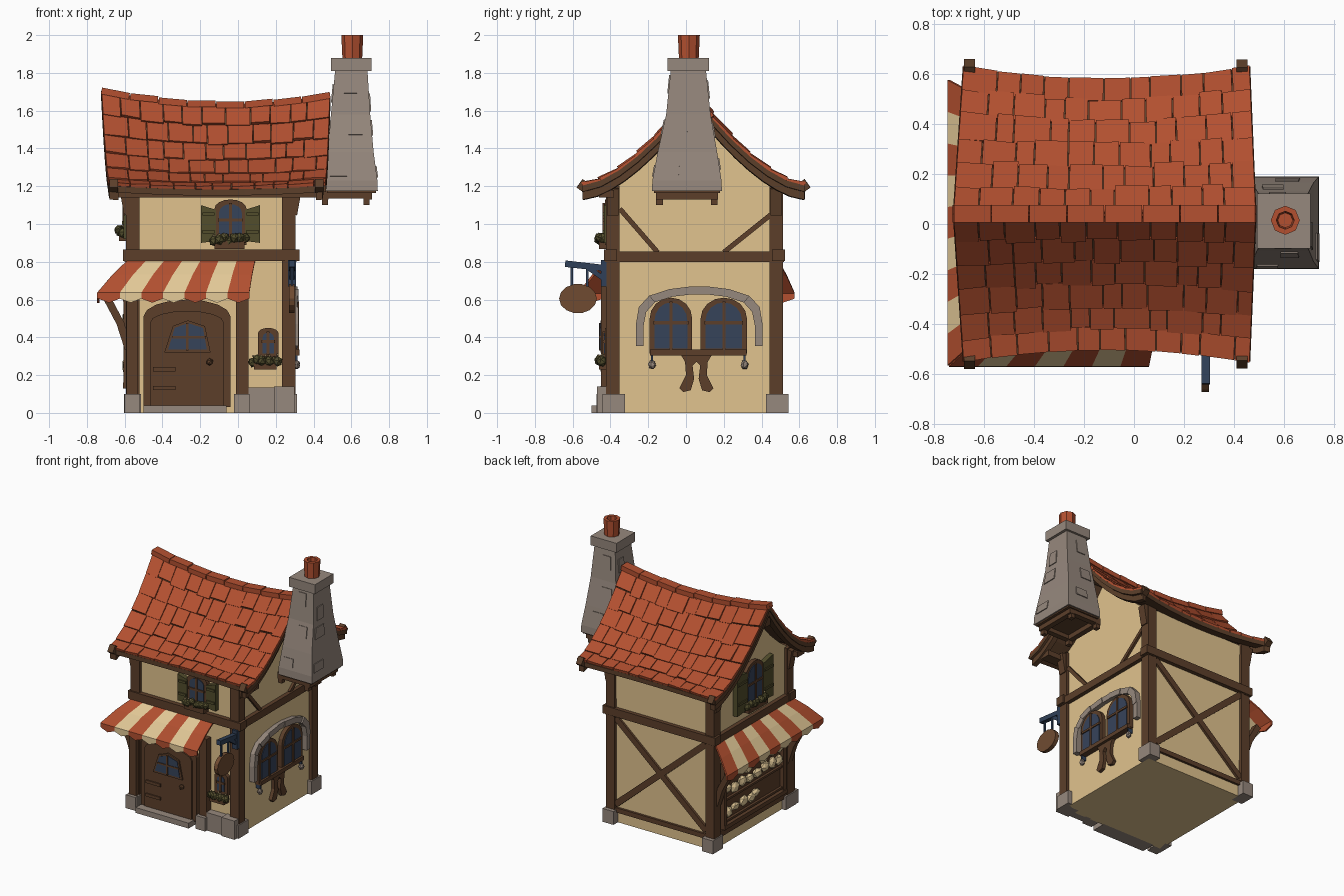
import bpy, bmesh, math, random
from mathutils import Vector as V, Matrix

if "Cube" in bpy.data.objects:
    bpy.data.objects.remove(bpy.data.objects["Cube"])
random.seed(4)

def material(name, r, g, b):
    m = bpy.data.materials.new(name)
    m.diffuse_color = [((c / 255 + 0.055) / 1.055) ** 2.4 for c in (r, g, b)] + [1]
    m.use_nodes = True
    m.node_tree.nodes["Principled BSDF"].inputs["Base Color"].default_value = m.diffuse_color
    return m

TILE = material("roof_red", 179, 80, 48)
CREAM = material("plaster_cream", 225, 195, 142)
WOOD = material("dark_wood", 92, 63, 42)
SIGN = material("sign_wood", 112, 75, 49)
STONE = material("grey_stone", 150, 136, 125)
OLIVE = material("olive_green", 82, 77, 44)
GLASS = material("blue_glass", 54, 67, 90)
IRON = material("blue_iron", 48, 64, 88)
CLOTH = material("awning_cream", 228, 202, 152)

# ---------- helpers ----------
def mesh(name, verts, faces, *mats):
    me = bpy.data.meshes.new(name)
    me.from_pydata([tuple(v) for v in verts], [], faces)
    bm = bmesh.new(); bm.from_mesh(me)
    bmesh.ops.recalc_face_normals(bm, faces=bm.faces)
    bm.to_mesh(me); bm.free()
    for m in mats:
        me.materials.append(m)
    ob = bpy.data.objects.new(name, me)
    bpy.context.collection.objects.link(ob)
    return ob

HEX = [(0, 1, 2, 3), (4, 5, 6, 7), (0, 1, 5, 4), (1, 2, 6, 5), (2, 3, 7, 6), (3, 0, 4, 7)]
def solids(name, mat, parts):
    """One object from many eight-cornered blocks."""
    vs, fs = [], []
    for p in parts:
        fs += [tuple(i + len(vs) for i in f) for f in HEX]
        vs += p
    return mesh(name, vs, fs, mat)

def box(x0, x1, y0, y1, z0, z1):
    return [V((x, y, z)) for z in (z0, z1) for x, y in ((x0, y0), (x1, y0), (x1, y1), (x0, y1))]

def beam(a, b, w, d, n):
    a, b, n = V(a), V(b), V(n)
    s = (b - a).cross(n).normalized()
    n = s.cross(b - a).normalized()
    return [p + s * i * w / 2 + n * j * d / 2 for p in (a, b) for i, j in ((-1, -1), (1, -1), (1, 1), (-1, 1))]

def prism(name, pts, ax, e0, e1, mat):
    put = {"x": lambda p, e: (e, *p), "y": lambda p, e: (p[0], e, p[1])}[ax]
    n = len(pts)
    vs = [put(p, e) for e in (e0, e1) for p in pts]
    fs = [tuple(range(n)), tuple(range(n, 2 * n))] + [(i, (i + 1) % n, n + (i + 1) % n, n + i) for i in range(n)]
    return mesh(name, vs, fs, mat)

def rect(a, b, z0, z1):
    return [(a, z0), (b, z0), (b, z1), (a, z1)]

def arch(c, z0, w, h, rise, n=8):
    return [(c - w / 2, z0), (c + w / 2, z0)] + [
        (c + w / 2 * math.cos(math.pi * i / n), z0 + h - rise + rise * math.sin(math.pi * i / n)) for i in range(n + 1)]

def blobs(name, mat, items):
    bm = bmesh.new()
    for c, r in items:
        rot = Matrix.Rotation(random.random() * 3, 4, "X")
        bmesh.ops.create_icosphere(bm, subdivisions=1, radius=1,
                                   matrix=Matrix.Translation(c) @ Matrix.Diagonal((*r, 1)) @ rot)
    me = bpy.data.meshes.new(name); bm.to_mesh(me); bm.free()
    me.materials.append(mat)
    bpy.context.collection.objects.link(bpy.data.objects.new(name, me))

def window(name, ax, f, s, c, z0, w, h, rise):
    prism(name + "_frame", arch(c, z0, w, h, rise), ax, f - s * .01, f + s * .03, WOOD)
    prism(name + "_glass", arch(c, z0 + .025, w - .05, h - .05, rise * .9), ax, f, f + s * .035, GLASS)
    prism(name + "_mullion", rect(c - .008, c + .008, z0 + .02, z0 + h - .02), ax, f, f + s * .042, WOOD)
    zm = z0 + h * .55
    prism(name + "_crossbar", rect(c - w / 2 + .02, c + w / 2 - .02, zm - .008, zm + .008), ax, f, f + s * .042, WOOD)

def flower_box(name, ax, f, s, c, z0, w):
    prism(name + "_planter", rect(c - w / 2 + .015, c + w / 2 - .015, z0, z0 + .045), ax, f, f + s * .06, WOOD)
    put = (lambda h, e, z: (e, h, z)) if ax == "x" else (lambda h, e, z: (h, e, z))
    for k, (mat, r, dz) in enumerate(((OLIVE, .029, .045), (CREAM, .007, .068))):
        blobs(name + ("_leaves", "_flowers")[k], mat, [
            (put(c - w / 2 + w * (i + .5) / 7, f + s * random.uniform(.035, .06), z0 + dz + random.uniform(-.012, .015)),
             (r, r, r)) for i in range(7)])

def shutters(name, ax, f, s, c, z0, w, h, gap):
    for k, d in (("a", -1), ("b", 1)):
        a = c + d * gap
        prism(name + "_shutter_" + k, [(a, z0 + .01), (a + d * w, z0), (a + d * w, z0 + h), (a, z0 + h - .025)],
              ax, f, f + s * .035, OLIVE)
        for z in (z0 + h * .25, z0 + h * .72):
            prism(name + "_batten_" + k, rect(a + d * .008, a + d * (w - .008), z, z + .018), ax, f, f + s * .043, OLIVE)

# ---------- roof surface: sagging ridge, flared eaves ----------
RY = .04
def S(u, t, side):
    zr, w = 1.63 + .25 * (u - .55) ** 2, .54 + .2 * (u - .5) ** 2
    ze = 1.185 + .08 * (u - .5) ** 2
    x = (-.725 + .04 * t) * (1 - u) + (.49 - .025 * t) * u
    return V((x, RY + side * w * t, ze + (zr - ze) * (1 - t) ** 1.6))

tiles, underlay, barge = [], [], []
ROWS, COLS = 6, 11
for side in (-1, 1):
    for r in range(ROWS):
        cuts = [0] + [(c + .25 * (r % 2) + random.uniform(-.2, .2)) / COLS for c in range(1, COLS)] + [1]
        for a, b in zip(cuts, cuts[1:]):
            t0, t1 = r / ROWS, min((r + 1) / ROWS + random.uniform(-.01, .02), 1)
            q = [S(a + .002, t0, side), S(b - .002, t0, side), S(b - .002, t1, side), S(a + .002, t1, side)]
            n = (q[1] - q[0]).cross(q[3] - q[0]).normalized()
            n = n if n.z > 0 else -n
            lift = [.009, .009] + [random.uniform(.012, .022) for _ in range(2)]
            tiles.append([p - n * .01 for p in q] + [p + n * l for p, l in zip(q, lift)])
    for i in range(8):
        for j in range(6):
            q = [S(u / 8, t / 6, side) for u, t in ((i, j), (i + 1, j), (i + 1, j + 1), (i, j + 1))]
            underlay.append([p - V((0, 0, .035)) for p in q] + [p - V((0, 0, .002)) for p in q])
    # curved boards along both gables, with upturned tips
    for u0, u1 in ((.005, .045), (.955, .985)):
        for j in range(8):
            q = [S(u, t / 8, side) for u, t in ((u0, j), (u1, j), (u1, j + 1), (u0, j + 1))]
            barge.append([p - V((0, 0, .075)) for p in q] + [p - V((0, 0, .012)) for p in q])
        a = S((u0 + u1) / 2, .96, side) - V((0, 0, .02))
        barge.append(beam(a, a + V((0, side * .042, .03)), .045, .055, (0, 0, 1)))
solids("roof_tiles", TILE, tiles)
solids("roof_underlay", WOOD, underlay)
solids("gable_boards", WOOD, barge)
solids("ridge_tiles", TILE, [beam(S(i / 8 + .002, 0, 1), S((i + 1) / 8 - .002, 0, 1) + V((0, 0, random.uniform(0, .008))),
                                  .07, .035, (0, 0, 1)) for i in range(8)])
solids("ridge_beam", WOOD, [box(-.71, .46, RY - .03, RY + .03, 1.55, 1.61)])

# ---------- walls ----------
X0, X1, Y0, Y1 = -.57, .28, -.40, .49
prof = [(Y0, 0), (Y1, 0)] + [(S(.2, t, s).y, S(.2, t, s).z - .04) for s, ts in
        ((1, (.82, .6, .4, .2, 0)), (-1, (.2, .4, .6, .79))) for t in ts]
prism("plaster_walls", prof, "x", X0, X1, CREAM)

# ---------- timber frame ----------
frame, feet = [], []
for sx, x in ((-1, X0), (1, X1)):
    for sy, y in ((-1, Y0), (1, Y1)):
        cx, cy = x - sx * .012, y - sy * .012
        frame.append(box(cx - .036, cx + .036, cy - .036, cy + .036, .08, 1.2))
        feet.append(box(cx - .045, cx + .045, cy - .055, cy + .065, 0, .1))
        # flared post heads
        frame.append(beam((cx + sx * .02, cy, 1.05), (cx + sx * .045, cy, 1.19), .06, .05, (sx, 0, 0)))
    frame.append(box(x - .03, x + .03, Y0 - .03, Y1 + .03, .80, .855))
for y in (Y0, Y1):
    frame.append(box(X0 - .04, X1 + .045, y - .035, y + .035, .805, .865))
frame.append(box(-.66, .44, Y0 - .06, Y0 + .02, 1.14, 1.18))
yb, xr = Y1 + .005, X1 + .005
frame += [box(X0, X1, Y1 - .02, Y1 + .018, .08, .115), box(X0 - .018, X0 + .02, Y0, Y1, .08, .125),
          beam((-.52, yb, .14), (.23, yb, .79), .045, .03, (0, 1, 0)),
          beam((-.52, yb, .79), (.23, yb, .14), .045, .034, (0, 1, 0)),
          beam((xr, -.35, 1.08), (xr, -.15, .85), .026, .025, (1, 0, 0)),
          beam((xr, .45, 1.05), (xr, .2, .85), .026, .025, (1, 0, 0)),
          # door post and awning braces
          box(-.01, .055, Y0 - .05, Y0, .08, .68), box(-.59, -.53, Y0 - .05, Y0, .08, .72)]
for y in (-.38, .46):
    frame += [beam((-.58, y, .34), (-.625, y, .48), .05, .04, (-1, 0, 0)),
              beam((-.615, y, .46), (-.70, y, .62), .05, .04, (-1, 0, 0))]
solids("timber_frame", WOOD, frame)
feet += [box(-.02, .06, -.475, -.39, 0, .1), box(.055, .20, -.455, -.39, 0, .135), box(.19, .30, -.47, -.36, 0, .14),
         box(-.50, -.06, -.50, -.39, 0, .04), box(-.60, -.52, -.475, -.39, 0, .1)]
solids("foundation_stones", STONE, feet)

# ---------- front door ----------
prism("door_frame", arch(-.27, .03, .46, .57, .09), "y", Y0, Y0 - .035, WOOD)
prism("door_leaf", arch(-.27, .04, .39, .50, .06), "y", Y0, Y0 - .043, WOOD)
prism("door_window_frame", [(-.39, .32), (-.145, .32), (-.175, .46), (-.265, .49), (-.345, .46)], "y", Y0, Y0 - .053, WOOD)
prism("door_window_glass", [(-.37, .335), (-.165, .335), (-.185, .45), (-.265, .475), (-.335, .45)], "y", Y0, Y0 - .057, GLASS)
prism("door_window_bar", rect(-.275, -.262, .33, .475), "y", Y0, Y0 - .061, WOOD)
prism("door_window_crossbar", rect(-.35, -.17, .395, .407), "y", Y0, Y0 - .061, WOOD)
for z in (.12, .22):
    prism("door_strap", rect(-.45, -.33, z, z + .022), "y", Y0, Y0 - .052, WOOD)
blobs("door_knob", WOOD, [((-.15, Y0 - .055, .27), (.02, .02, .02))])

# ---------- windows ----------
window("front_upper_window", "y", Y0, -1, -.04, .89, .17, .24, .05)
shutters("front_upper", "y", Y0, -1, -.04, .90, .08, .20, .077)
flower_box("front_upper", "y", Y0, -1, -.045, .868, .19)
window("front_small_window", "y", Y0, -1, .16, .29, .11, .16, .03)
flower_box("front_small", "y", Y0, -1, .145, .23, .15)
window("left_upper_window", "x", X0, -1, RY, .92, .21, .34, .08)
shutters("left_upper", "x", X0, -1, RY, .92, .12, .31, .095)
flower_box("left_upper", "x", X0, -1, RY, .91, .25)
window("right_window_a", "x", X1, 1, -.08, .315, .225, .295, .11)
window("right_window_b", "x", X1, 1, .20, .315, .245, .295, .11)
prism("right_window_sill", rect(-.19, .32, .305, .335), "x", X1, X1 + .045, WOOD)
for k, d in (("a", -1), ("b", 1)):
    prism("sill_support_" + k, [(.055 + d * a, z) for a, z in
          ((0, .32), (.09, .32), (.06, .27), (.055, .2), (.09, .13), (.07, .11), (.03, .12), (.012, .18), (.02, .25), (0, .27))],
          "x", X1, X1 + .025, WOOD)
# stone surround as separate blocks: outer and inner half outlines, mirrored
outer = [(.335, .355), (.335, .47), (.32, .56), (.265, .62), (.16, .655), (.04, .67)]
inner = [(.295, .355), (.295, .46), (.28, .535), (.235, .585), (.145, .615), (.035, .628)]
ring = [(.07 + d * o[0], o[1], .07 + d * i[0], i[1]) for d, step in ((1, 1), (-1, -1)) for o, i in list(zip(outer, inner))[::step]]
for p, q in zip(ring, ring[1:]):
    prism("window_arch_stone", [p[:2], q[:2], q[2:], p[2:]], "x", X1, X1 + random.uniform(.028, .042), STONE)
blobs("wall_lanterns", STONE, [((X1 + .03, y, .255), (.02, .022, .026)) for y in (-.18, .31)])
solids("lantern_hooks", IRON, [box(X1, X1 + .035, y - .006, y + .006, .275, .31) for y in (-.18, .31)])

# ---------- bakery display on the left side ----------
prism("display_back", rect(-.3, .38, .15, .62), "x", X0, X0 - .006, WOOD)
solids("display_frame", WOOD, [box(-.61, X0, -.33, .41, z, z + .03) for z in (.13, .59)]
       + [box(-.605, X0, y, y + .035, .15, .62) for y in (-.33, .375)] + [box(-.595, X0, -.3, .38, z, z + .015) for z in (.17, .33)])
blobs("bread_loaves", CLOTH, [((X0 - .02, -.25 + .085 * i + random.uniform(-.02, .02), z + random.uniform(0, .03)),
                               (.024, random.uniform(.04, .055), random.uniform(.03, .05)))
                              for z in (.235, .39, .48) for i in range(8) if z > .3 or i > 2])

# ---------- striped awning: front and left panels meeting at a hip ----------
def awning(name, ta, tb, ba, bb, n):
    ta, tb, ba, bb = map(V, (ta, tb, ba, bb))
    vs, fs = [], []
    for i in range(2 * n + 1):
        u = i / (2 * n)
        p, q = ta.lerp(tb, u), ba.lerp(bb, u)
        vs += [p, p.lerp(q, .5) + V((0, 0, .008)), q, q - V((0, 0, .052 if i % 2 else .03))]
    for i in range(2 * n):
        fs += [(4 * i + k, 4 * i + k + 1, 4 * i + k + 5, 4 * i + k + 4) for k in range(3)]
    ob = mesh(name, vs, fs, TILE, CLOTH)
    for f in ob.data.polygons:
        f.material_index = (f.index // 6) % 2
    m = ob.modifiers.new("thickness", "SOLIDIFY")
    m.thickness, m.offset = .012, 0
awning("front_awning", (-.58, -.42, .805), (.09, -.42, .805), (-.74, -.565, .635), (.06, -.565, .635), 7)
awning("left_awning", (-.58, -.42, .805), (-.58, .49, .805), (-.74, -.565, .635), (-.74, .575, .635), 9)

# ---------- chimney ----------
secs = [(.46, .74, -.18, .19, 1.175), (.462, .738, -.178, .188, 1.23), (.475, .718, -.15, .165, 1.38),
        (.492, .70, -.105, .13, 1.58), (.515, .685, -.08, .105, 1.82)]
lev = [[V((x, y, s[4])) for x, y in ((s[0], s[2]), (s[1], s[2]), (s[1], s[3]), (s[0], s[3]))] for s in secs]
stack = [a + b for a, b in zip(lev, lev[1:])] + [box(.492, .706, -.097, .122, 1.81, 1.88)]
for a, b in zip(lev[1:], lev[2:]):  # raised stones
    for k in range(4):
        lo, h, z = random.uniform(.05, .5), random.uniform(.28, .4), random.uniform(.05, .5)
        pt = lambda u, w: a[k].lerp(a[(k + 1) % 4], u).lerp(b[k].lerp(b[(k + 1) % 4], u), w)
        q = [pt(lo, z), pt(lo + h, z), pt(lo + h, z + .4), pt(lo, z + .4)]
        n = (q[1] - q[0]).cross(q[3] - q[0]).normalized()
        stack.append([p - n * .01 for p in q] + [p + n * .006 for p in q])
solids("chimney_stack", STONE, stack)
solids("chimney_platform", WOOD, [box(.47, .73, -.17, .18, 1.165, 1.18)]
       + [box(.44, .71, y - .02, y + .02, 1.135, 1.18) for y in (-.14, .15)]
       + [box(x - .02, x + .02, -.16, .17, 1.13, 1.178) for x in (.46, .69)]
       + [box(x - .016, x + .016, y - .018, y + .018, 1.10, 1.15) for x in (.46, .68) for y in (-.14, .15)])
N = 8
pot = [(r * math.cos(2 * math.pi * i / N) + .605, r * math.sin(2 * math.pi * i / N) + .015, z)
       for r, z in ((.052, 1.87), (.058, 2.0), (.036, 2.0), (.03, 1.9)) for i in range(N)]
mesh("chimney_pot", pot, [(k * N + i, k * N + (i + 1) % N, (k + 1) * N + (i + 1) % N, (k + 1) * N + i)
     for k in range(3) for i in range(N)] + [tuple(range(N)), tuple(range(3 * N, 4 * N))], TILE)

# ---------- hanging sign ----------
prism("sign_board", [(-.572 + .1 * math.cos(math.pi * i / 7), .605 + .078 * math.sin(math.pi * i / 7)) for i in range(14)],
      "x", .27, .30, SIGN)
sx = .286
solids("sign_bracket", IRON, [beam((sx, -.42, .765), (sx, -.64, .79), .034, .034, (1, 0, 0)),
       beam((sx, -.42, .70), (sx, -.52, .77), .026, .026, (1, 0, 0)), box(sx - .02, sx + .02, -.45, -.42, .67, .81),
       box(sx - .006, sx + .006, -.612, -.598, .67, .79), box(sx - .006, sx + .006, -.53, -.517, .67, .78)])
